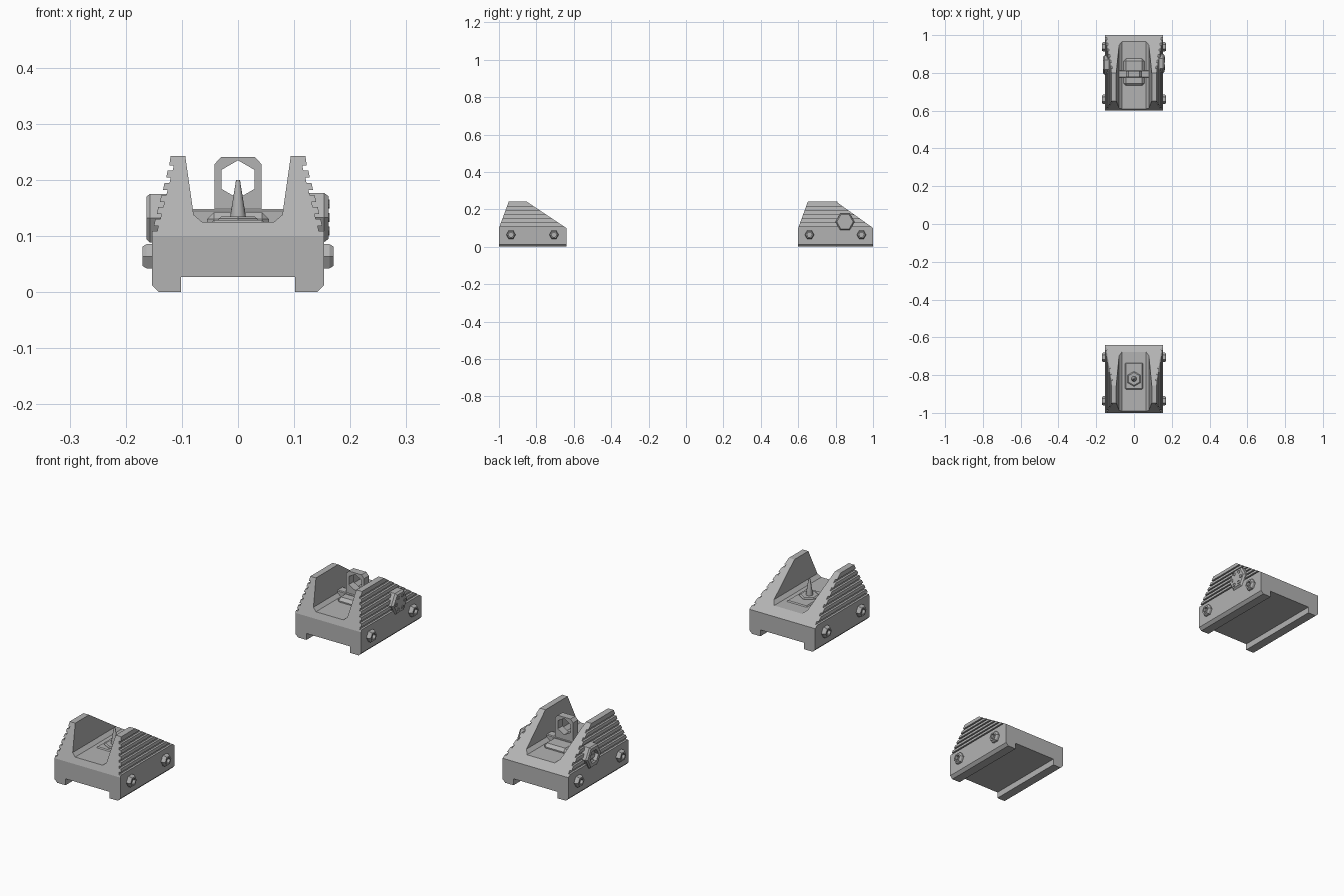
import bpy, bmesh, math
from mathutils import Matrix, Vector

if "Cube" in bpy.data.objects:
    bpy.data.objects.remove(bpy.data.objects["Cube"])

GREY = (0.45, 0.45, 0.45, 1)
metal = bpy.data.materials.new("grey metal")
metal.use_nodes = True
metal.diffuse_color = GREY
metal.node_tree.nodes["Principled BSDF"].inputs["Base Color"].default_value = GREY


def finish(name, bm):
    bmesh.ops.recalc_face_normals(bm, faces=bm.faces)
    mesh = bpy.data.meshes.new(name)
    bm.to_mesh(mesh)
    bm.free()
    mesh.materials.append(metal)
    obj = bpy.data.objects.new(name, mesh)
    bpy.context.collection.objects.link(obj)
    return obj


def loft(name, place, rings, sides=6, turn=0.0):
    """Stack of regular polygons (height, radius) along local z, closed at both ends."""
    bm = bmesh.new()
    loops = []
    for h, r in rings:
        loops.append([bm.verts.new(place @ Vector((
            r * math.cos(turn + math.tau * i / sides),
            r * math.sin(turn + math.tau * i / sides), h))) for i in range(sides)])
    for a, b in zip(loops, loops[1:]):
        for i in range(sides):
            j = (i + 1) % sides
            bm.faces.new((a[i], a[j], b[j], b[i]))
    bm.faces.new(loops[0])
    bm.faces.new(loops[-1])
    return finish(name, bm)


def sideways(side, y, z):
    """Local z points out to the given side, local x along y."""
    return Matrix(((0, 0, side, 0), (1, 0, 0, y), (0, 1, 0, z), (0, 0, 0, 1)))


def prism(loops, y0, y1):
    """Outline in x, z (with optional holes) extruded along y."""
    bm = bmesh.new()
    edges = []
    for loop in loops:
        vs = [bm.verts.new((x, y0, z)) for x, z in loop]
        edges += [bm.edges.new((a, b)) for a, b in zip(vs, vs[1:] + vs[:1])]
    if len(loops) == 1:
        bm.faces.new(vs)
    else:
        bmesh.ops.triangle_fill(bm, edges=edges, use_beauty=True)
    out = bmesh.ops.extrude_face_region(bm, geom=bm.faces[:])
    moved = [v for v in out["geom"] if isinstance(v, bmesh.types.BMVert)]
    bmesh.ops.translate(bm, vec=(0, y1 - y0, 0), verts=moved)
    bmesh.ops.recalc_face_normals(bm, faces=bm.faces)
    return bm


def slab(name, x, y0, y1, z0, z1, bevel):
    bm = prism([[(-x, z0), (x, z0), (x, z1), (-x, z1)]], y0, y1)
    top = [e for e in bm.edges if sum(v.co.z for v in e.verts) > 2 * z1 - 1e-5]
    upright = [e for e in bm.edges if abs(e.verts[0].co.z - e.verts[1].co.z) > 1e-4]
    bmesh.ops.bevel(bm, geom=top + upright, offset=bevel, segments=1, affect='EDGES')
    return finish(name, bm)


TOP, SHOULDER = 0.243, 0.10


def half_outline():
    """Right half of the cross-section, from rail notch over the ribs to the floor."""
    pts = [(0.102, 0.027), (0.102, 0), (0.141, 0), (0.153, 0.012)]
    for k in range(6):
        z = 0.109 + k * 0.0215
        x = 0.153 - k * 0.0055
        pts += [(x, z), (x - 0.009, z), (x - 0.011, z + 0.009), (x - 0.003, z + 0.009)]
    return pts + [(0.12, TOP), (0.094, TOP), (0.079, 0.138), (0.064, 0.125)]


def sight_body(name, y0, top0, top1, y1):
    half = half_outline()
    bm = prism([half + [(-x, z) for x, z in reversed(half)]], y0, y1)
    # Slanted front and back cuts
    for y, top in ((y0, top0), (y1, top1)):
        out = 1 if y == y1 else -1
        normal = Vector((0, out * (TOP - SHOULDER), abs(top - y)))
        cut = bmesh.ops.bisect_plane(
            bm, geom=bm.verts[:] + bm.edges[:] + bm.faces[:], dist=1e-6,
            plane_co=(0, y, SHOULDER), plane_no=normal, clear_outer=True)
        rim = [e for e in cut["geom_cut"] if isinstance(e, bmesh.types.BMEdge)]
        bmesh.ops.edgeloop_fill(bm, edges=rim)
    return finish(name, bm)


def screws(prefix, ys):
    rings = [(0.13, 0.025), (0.163, 0.025), (0.17, 0.020), (0.17, 0.013), (0.158, 0.013)]
    for i, y in enumerate(ys):
        for label, side in (("left", 1), ("right", -1)):
            loft(f"{prefix}_{label}_screw_{i + 1}", sideways(side, y, 0.064), rings)


sight_body("front_sight_body", -1.0, -0.947, -0.855, -0.64)
sight_body("rear_sight_body", 0.6, 0.652, 0.80, 1.0)
screws("front", (-0.936, -0.706))
screws("rear", (0.66, 0.938))

# Front post on its hexagonal nut and base plate
slab("post_plate", 0.047, -0.875, -0.735, 0.115, 0.129, 0.004)
post_at = Matrix.Translation((0, -0.82, 0))
loft("post_nut", post_at, [(0.12, 0.04), (0.131, 0.04), (0.135, 0.034)], turn=math.pi / 6)
post = loft("front_post", post_at, [(0.12, 0.014), (0.135, 0.014), (0.197, 0.004), (0.2, 0.003)], 16)

# Folding rear aperture: upright leaf, flat leaf and hinge
hole = [(0.034 * math.sin(math.tau * i / 6), 0.201 + 0.034 * math.cos(math.tau * i / 6))
        for i in range(6)]
frame = [(-0.042, 0.13), (0.042, 0.13), (0.042, 0.228), (0.030, 0.241),
         (-0.030, 0.241), (-0.042, 0.228)]
finish("upright_aperture_leaf", prism([frame, hole], 0.778, 0.81))
slab("flat_aperture_leaf", 0.055, 0.732, 0.875, 0.118, 0.142, 0.012)
slab("hinge_bar", 0.084, 0.775, 0.812, 0.118, 0.148, 0.003)

# Windage nut on the right, knob with dimples on the left
loft("windage_nut", sideways(-1, 0.842, 0.132),
     [(0.11, 0.05), (0.157, 0.05), (0.163, 0.044), (0.163, 0.028), (0.145, 0.028)])
loft("windage_knob", sideways(1, 0.85, 0.133),
     [(0.11, 0.051), (0.153, 0.051), (0.161, 0.044)])
for i in range(6):
    a = math.tau * i / 6
    loft(f"knob_stud_{i + 1}",
         sideways(1, 0.85 + 0.028 * math.cos(a), 0.133 + 0.028 * math.sin(a)),
         [(0.158, 0.008), (0.163, 0.008), (0.163, 0.006), (0.1612, 0.006)], 8)

bpy.ops.object.select_all(action='DESELECT')
post.select_set(True)
bpy.context.view_layer.objects.active = post
bpy.ops.object.shade_smooth_by_angle(angle=math.radians(30))
